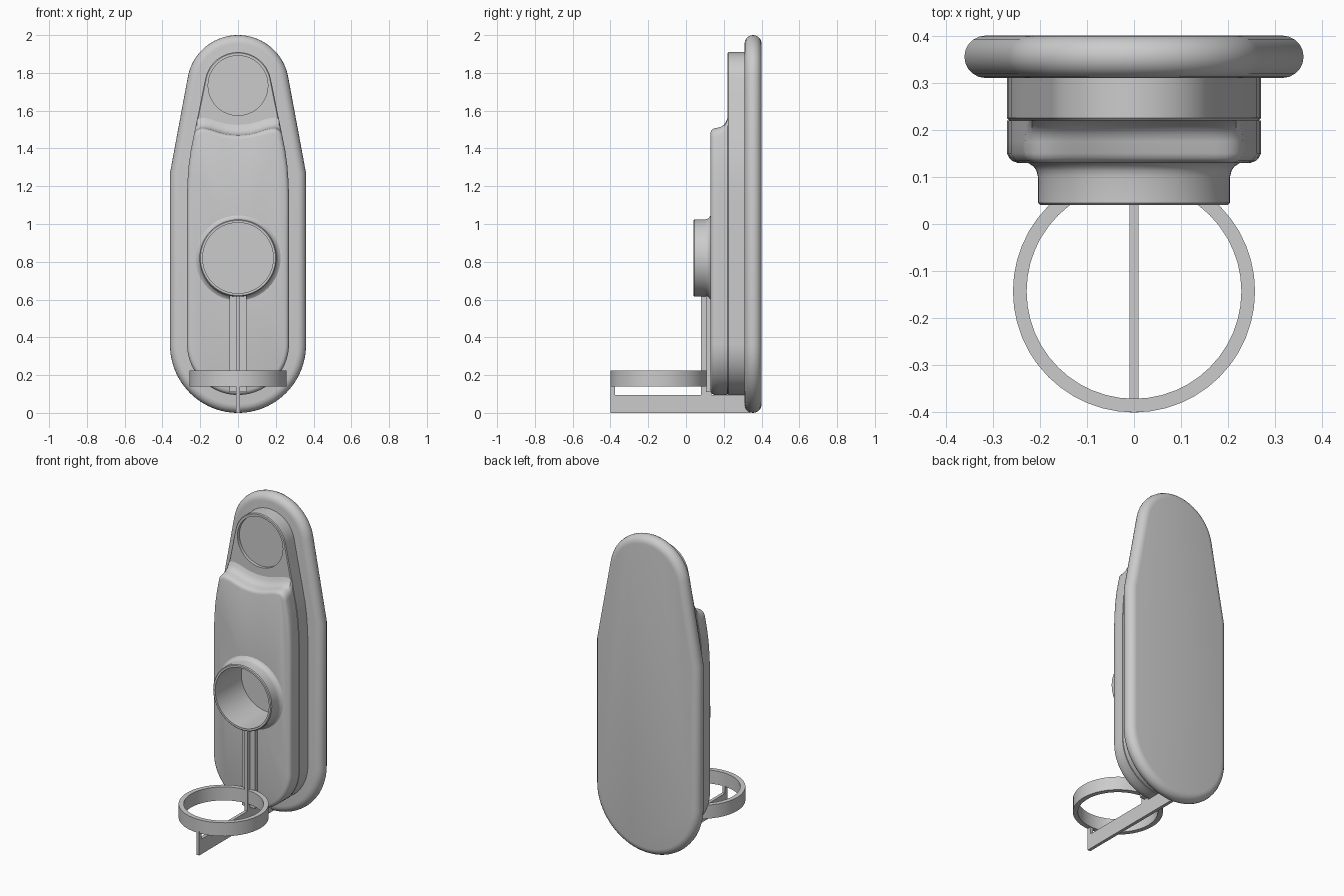
import bpy, bmesh, math
from mathutils import Vector

if "Cube" in bpy.data.objects:
    bpy.data.objects.remove(bpy.data.objects["Cube"])


def arc(cz, r, a0, a1, n=16):
    """Points (x, z) on an arc centred on x = 0."""
    return [(r * math.cos(math.radians(a0 + (a1 - a0) * i / n)),
             cz + r * math.sin(math.radians(a0 + (a1 - a0) * i / n))) for i in range(n + 1)]


def mirrored(half):
    """Closed outline from a right half running bottom to top."""
    return half + [(-x, z) for x, z in reversed(half[1:-1])]


def inset(pts, d):
    out = []
    for i, p in enumerate(pts):
        a, b, c = Vector(pts[i - 1]), Vector(p), Vector(pts[(i + 1) % len(pts)])
        e1, e2 = (b - a).normalized(), (c - b).normalized()
        n1, n2 = Vector((-e1.y, e1.x)), Vector((-e2.y, e2.x))
        out.append(tuple(b + (n1 + n2) * d / (1 + n1.dot(n2))))
    return out


def finish(name, bm):
    bmesh.ops.recalc_face_normals(bm, faces=bm.faces)
    me = bpy.data.meshes.new(name)
    bm.to_mesh(me)
    bm.free()
    ob = bpy.data.objects.new(name, me)
    bpy.context.collection.objects.link(ob)
    return ob


def skin(name, rings, closed=False):
    """Bridge rings of 3D points; cap the ends or close into a loop."""
    bm = bmesh.new()
    vs = [[bm.verts.new(p) for p in r] for r in rings]
    n = len(vs[0])
    for k in range(len(vs) if closed else len(vs) - 1):
        a, b = vs[k], vs[(k + 1) % len(vs)]
        for i in range(n):
            j = (i + 1) % n
            bm.faces.new((a[i], a[j], b[j], b[i]))
    if not closed:
        bm.faces.new(vs[0])
        bm.faces.new(vs[-1])
    return finish(name, bm)


def layers(name, pts, steps):
    return skin(name, [[(x, y, z) for x, z in inset(pts, d)] for y, d in steps])


def box(name, x, y0, y1, z0, z1):
    return skin(name, [[(-x, y, z0), (x, y, z0), (x, y, z1), (-x, y, z1)] for y in (y0, y1)])


def drill(ob, cz, r, y0, y1):
    """Cut a round pocket along y."""
    circle = arc(cz, r, 0, 360, 64)[:-1]
    tool = skin("pocket_cutter", [[(x, y, z) for x, z in circle] for y in (y0, y1)])
    tool.hide_render = True
    m = ob.modifiers.new("pocket", 'BOOLEAN')
    m.operation, m.solver, m.object = 'DIFFERENCE', 'EXACT', tool
    bpy.context.view_layer.objects.active = ob
    bpy.ops.object.modifier_apply(modifier=m.name)
    bpy.data.objects.remove(tool)


# back plate with fully rounded rim
plate = mirrored(arc(0.36, 0.36, -90, 0, 24) + [(0.36, 1.27)] + arc(1.73, 0.27, 10.5, 90, 20))
R = 0.045
rim = [(0.355 - R * math.cos(math.pi * i / 10), R * (1 - math.sin(math.pi * i / 10)))
       for i in range(11)]
layers("back_plate", plate, rim)

# rear body layer, with the shallow upper pocket
sides = [(0.27, 1.15), (0.267, 1.23), (0.261, 1.31), (0.25, 1.39), (0.235, 1.465)]
low = arc(0.365, 0.27, -90, 0, 20)
high = arc(1.733, 0.177, 11.5, 90, 18)
rear = layers("rear_body", mirrored(low + sides + high), [(0.32, 0), (0.225, 0), (0.22, 0.005)])
drill(rear, 1.733, 0.158, 0.1, 0.24)
drill(rear, 0.82, 0.187, 0.0, 0.30)

# front body layer: wavy top edge flaring back into the rear layer
limits = sides + high


def half_width(z):
    for (xa, za), (xb, zb) in zip(limits, limits[1:]):
        if za <= z <= zb:
            return xa + (xb - xa) * (z - za) / (zb - za)
    return 0.27


wave = [(0.239, 1.445), (0.232, 1.465), (0.217, 1.483), (0.197, 1.492), (0.17, 1.49),
        (0.14, 1.483), (0.105, 1.471), (0.07, 1.462), (0.035, 1.457), (0, 1.455)]
front_pts = mirrored(low + sides[:-1] + wave)
steps = [(0.22, 0, 0.07), (0.212, 0, 0.05), (0.203, 0, 0.036), (0.19, 0, 0.025),
         (0.175, 0, 0.019), (0.15, 0, 0.015), (0.14, 0.005, 0.015), (0.134, 0.011, 0.015),
         (0.13, 0.022, 0.015)]
rings = []
for y, d, rise in steps:
    ring = []
    for x, z in inset(front_pts, d):
        if z > 1.41:
            z += rise
            w = half_width(z) - d
            x = max(-w, min(w, x))
        ring.append((x, y, z))
    rings.append(ring)
front = skin("front_body", rings)
drill(front, 0.82, 0.187, 0.0, 0.26)

# round socket collar with a filleted base
profile = [(0.132, 0.187), (0.132, 0.228), (0.128, 0.222), (0.122, 0.213), (0.113, 0.207),
           (0.10, 0.204), (0.045, 0.204), (0.04, 0.199), (0.04, 0.187)]
skin("socket_collar", [[(x, y, z) for x, z in arc(0.82, r, 0, 360, 64)[:-1]]
                       for y, r in profile], closed=True)

# stepped vertical rail below the socket
box("rail_base", 0.045, 0.105, 0.135, 0.11, 0.63)
box("rail_rib", 0.01, 0.08, 0.135, 0.09, 0.63)

# cup ring
skin("cup_ring", [[(x, y - 0.143, z) for x, y in arc(0, r, 0, 360, 48)[:-1]]
                  for z, r in [(0.14, 0.257), (0.225, 0.257), (0.225, 0.228), (0.14, 0.228)]],
     closed=True)

# support arm and its front post
box("support_arm", 0.01, -0.40, 0.34, 0.0, 0.095)
box("support_post", 0.01, -0.40, -0.375, 0.09, 0.15)

# smooth shading with sharp edges kept
bpy.ops.object.select_all(action='SELECT')
bpy.context.view_layer.objects.active = rear
bpy.ops.object.shade_smooth_by_angle(angle=math.radians(32))
